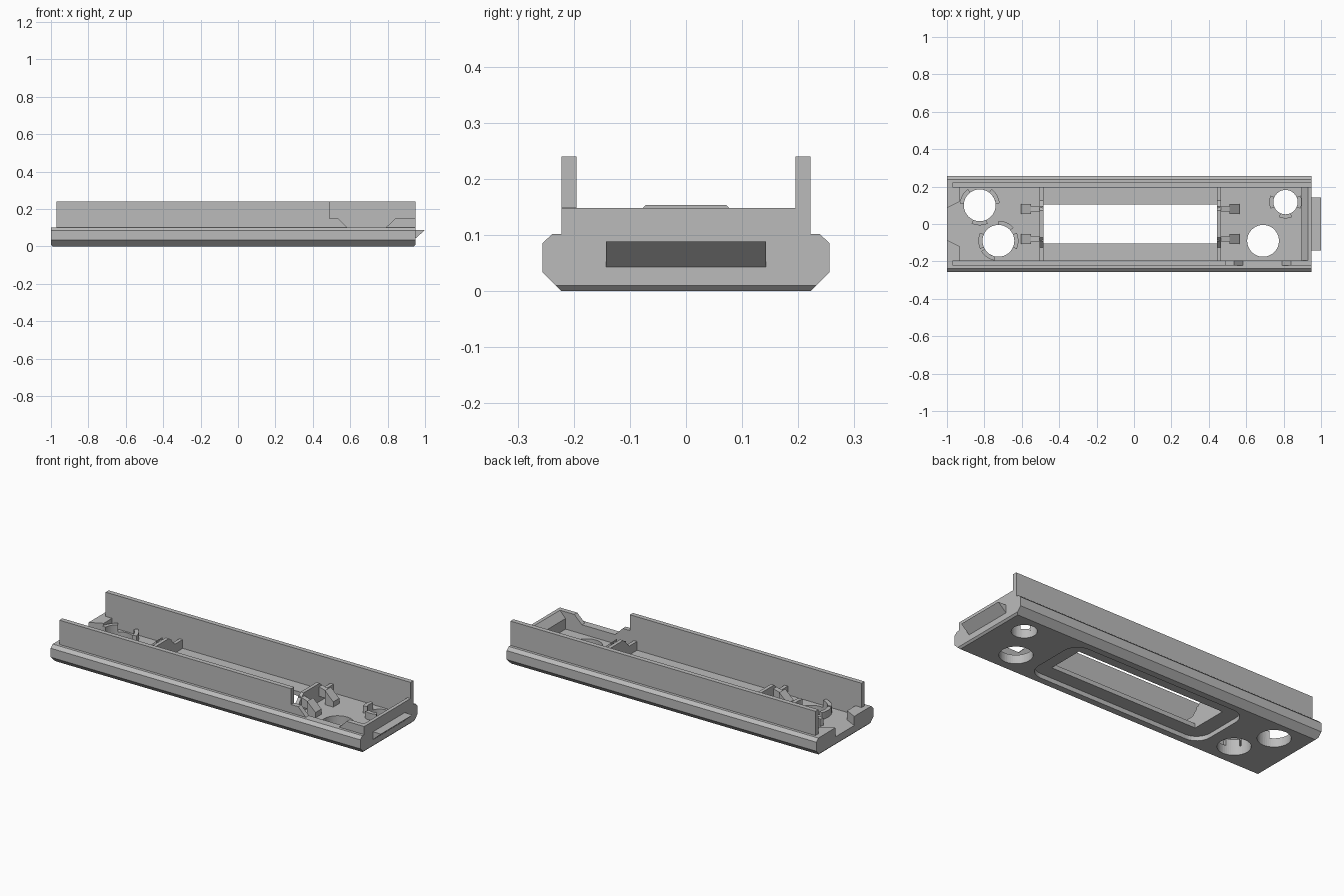
import bpy, bmesh, math
from mathutils import Vector

cube = bpy.data.objects.get("Cube")
if cube:
    bpy.data.objects.remove(cube)

grey = bpy.data.materials.new("plain grey")
grey.use_nodes = True
grey.diffuse_color = (0.5, 0.5, 0.5, 1)
grey.node_tree.nodes["Principled BSDF"].inputs["Base Color"].default_value = (0.5, 0.5, 0.5, 1)


def prism(name, points, axis, start, end):
    """Extrude a 2D outline along an axis: x takes (y, z), y takes (x, z), z takes (x, y)."""
    place = {"x": lambda p, t: (t, p[0], p[1]),
             "y": lambda p, t: (p[0], t, p[1]),
             "z": lambda p, t: (p[0], p[1], t)}[axis]
    bm = bmesh.new()
    low = [bm.verts.new(place(p, start)) for p in points]
    high = [bm.verts.new(place(p, end)) for p in points]
    bm.faces.new(low)
    bm.faces.new(high)
    n = len(points)
    for i in range(n):
        j = (i + 1) % n
        bm.faces.new((low[i], low[j], high[j], high[i]))
    bmesh.ops.recalc_face_normals(bm, faces=bm.faces)
    mesh = bpy.data.meshes.new(name)
    bm.to_mesh(mesh)
    bm.free()
    obj = bpy.data.objects.new(name, mesh)
    mesh.materials.append(grey)
    bpy.context.collection.objects.link(obj)
    return obj


def rect(x0, x1, y0, y1):
    return [(x0, y0), (x1, y0), (x1, y1), (x0, y1)]


def arc(cx, cy, r, a0, a1, steps):
    return [(cx + r * math.cos(a0 + (a1 - a0) * i / steps),
             cy + r * math.sin(a0 + (a1 - a0) * i / steps)) for i in range(steps + 1)]


def cut(target, cutter):
    cutter.hide_render = True
    cutter.hide_viewport = True
    cutter.hide_set(True)
    mod = target.modifiers.new(cutter.name, "BOOLEAN")
    mod.operation = "DIFFERENCE"
    mod.solver = "EXACT"
    mod.object = cutter


FLOOR = 0.05
LEFT, RIGHT = 0.95, -1.0

# Channel-shaped base with chamfered long edges
half = [(0.222, 0), (0.256, 0.034), (0.256, 0.085), (0.238, 0.102), (0.195, 0.102), (0.195, FLOOR)]
base = prism("base", half + [(-y, z) for y, z in reversed(half)], "x", RIGHT, LEFT)

# Small chamfers under both ends
for name, x, s in (("left_end_cutter", LEFT, 1), ("right_end_cutter", RIGHT, -1)):
    cut(base, prism(name, [(x - s * 0.02, -0.01), (x + s * 0.01, -0.01), (x + s * 0.01, 0.02)],
                    "y", -0.4, 0.4))

# Rounded recess underneath and the long window
recess = []
for i, (cx, cy) in enumerate([(0.45, 0.1), (-0.49, 0.1), (-0.49, -0.1), (0.45, -0.1)]):
    recess += arc(cx, cy, 0.085, i * math.pi / 2, (i + 1) * math.pi / 2, 8)
cut(base, prism("recess_cutter", recess, "z", -0.1, 0.025))
cut(base, prism("window_cutter", rect(-0.485, 0.445, -0.105, 0.105), "z", -0.1, 0.3))

# Round holes, three of them with raised ring segments
holes = [(-0.825, 0.1, 0.085, (150, 270, 30)), (-0.725, -0.09, 0.085, (0, 65, 180, 235)),
         (0.81, 0.117, 0.065, (0, 180, 270)), (0.69, -0.09, 0.085, ())]
for n, (x, y, r, angles) in enumerate(holes):
    cut(base, prism(f"hole_cutter_{n}", arc(x, y, r, 0, math.tau, 48)[:-1], "z", -0.1, 0.3))
    for k, angle in enumerate(angles):
        a, w = math.radians(angle), math.radians(24)
        outline = arc(x, y, r, a - w, a + w, 8) + arc(x, y, r + 0.022, a + w, a - w, 8)
        prism(f"ring_segment_{n}_{k}", outline, "z", FLOOR - 0.01, 0.09)

# Tall side walls, the front one with a notch
prism("back_wall", rect(-0.97, LEFT, 0.1, 0.24), "y", 0.195, 0.222)
prism("front_wall", [(-0.97, 0.1), (0.585, 0.1), (0.535, 0.15), (0.49, 0.15), (0.49, 0.24),
                     (-0.97, 0.24)], "y", -0.222, -0.195)
prism("front_wall_stub", [(0.79, 0.1), (LEFT, 0.1), (LEFT, 0.148), (0.84, 0.148)],
      "y", -0.222, -0.195)

# Left end block with sloped inner face, and its wedge tab
prism("left_end_block", [(0.895, FLOOR), (LEFT, FLOOR), (LEFT, 0.148), (0.93, 0.148), (0.895, 0.11)],
      "y", -0.195, 0.195)
prism("wedge_tab", [(LEFT, 0.043), (1.0, 0.088), (LEFT, 0.088)], "y", -0.143, 0.143)

# Right end corner blocks with a flared gap between them
for side, s in (("back", 1), ("front", -1)):
    prism(f"right_end_block_{side}", [(RIGHT, s * 0.085), (-0.93, s * 0.12), (-0.93, s * 0.195),
                                      (RIGHT, s * 0.195)], "z", FLOOR, 0.102)

# Cross bars at the window ends, with clips behind them
for end, x, s in (("left", 0.445, 1), ("right", -0.485, -1)):
    prism(f"{end}_cross_bar", [(-0.195, FLOOR), (0.195, FLOOR), (0.195, 0.1), (0.125, 0.1),
                               (0.072, 0.153), (-0.072, 0.153), (-0.125, 0.1), (-0.195, 0.1)],
          "x", x, x + s * 0.02)
    for side, y in (("back", 0.08), ("front", -0.08)):
        prism(f"{end}_{side}_clip_arm", [(x, 0.08), (x + s * 0.07, 0.08), (x + s * 0.07, 0.12),
                                         (x, 0.14)], "y", y - 0.014, y + 0.014)
        prism(f"{end}_{side}_clip_post", [(x + s * 0.065, FLOOR), (x + s * 0.118, FLOOR),
                                          (x + s * 0.118, 0.08), (x + s * 0.065, 0.13)],
              "y", y - 0.027, y + 0.027)
